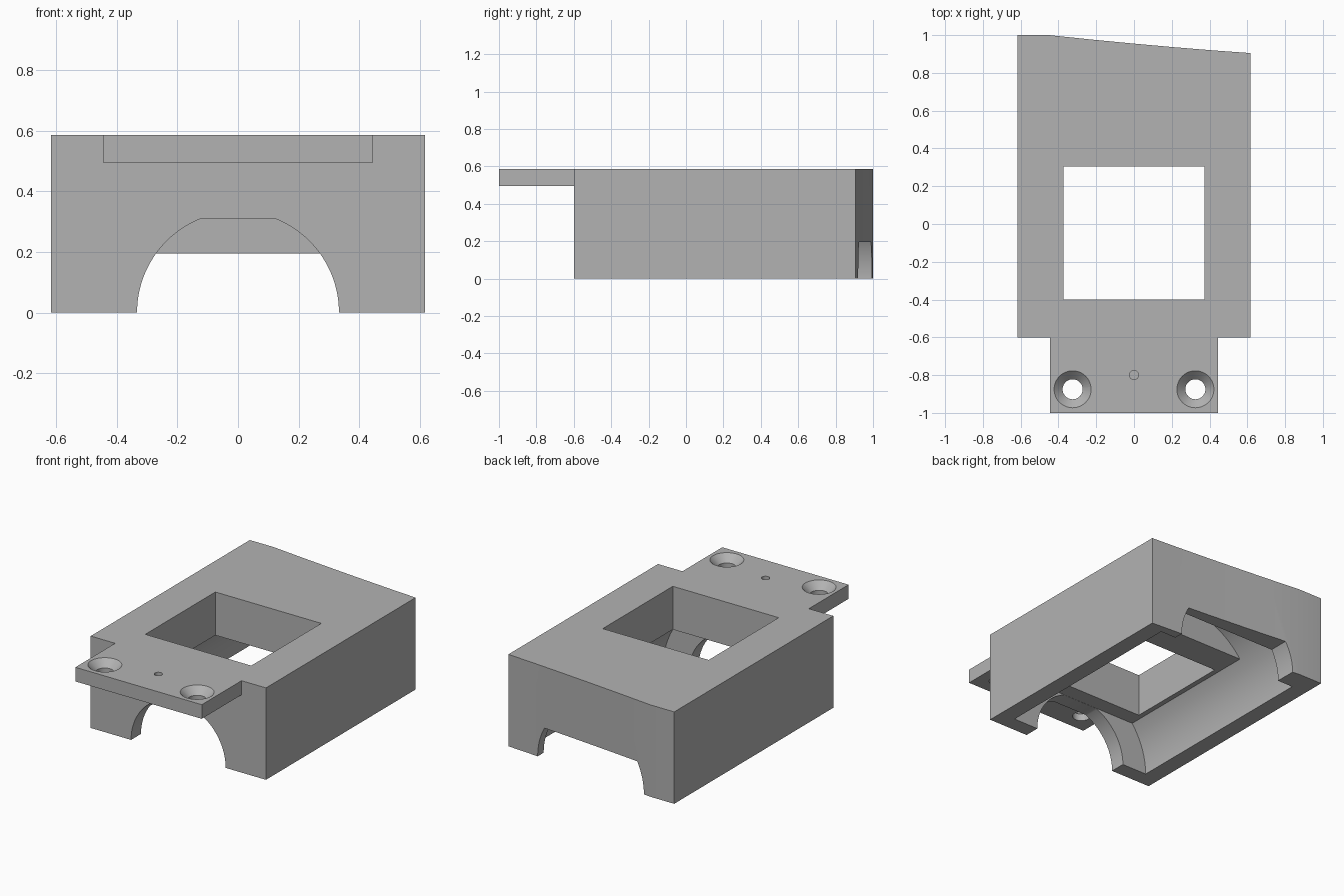
import bpy, bmesh, math
from mathutils import Vector

cube = bpy.data.objects.get("Cube")
if cube:
    bpy.data.objects.remove(cube, do_unlink=True)

grey = bpy.data.materials.new("plain grey")
grey.use_nodes = True
COLOUR = (0.45, 0.45, 0.45, 1)
grey.diffuse_color = COLOUR
grey.node_tree.nodes["Principled BSDF"].inputs["Base Color"].default_value = COLOUR

TOP = 0.585


def make(name, bm):
    bmesh.ops.recalc_face_normals(bm, faces=bm.faces)
    mesh = bpy.data.meshes.new(name)
    bm.to_mesh(mesh)
    bm.free()
    mesh.materials.append(grey)
    obj = bpy.data.objects.new(name, mesh)
    bpy.context.collection.objects.link(obj)
    return obj


def prism(name, points, offset):
    """Extrude a closed outline by an offset."""
    bm = bmesh.new()
    face = bm.faces.new([bm.verts.new(p) for p in points])
    new = bmesh.ops.extrude_face_region(bm, geom=[face])["geom"]
    verts = [v for v in new if isinstance(v, bmesh.types.BMVert)]
    bmesh.ops.translate(bm, vec=Vector(offset), verts=verts)
    return make(name, bm)


def box(name, x, y0, y1, z0, z1):
    outline = [(-x, y0, z0), (x, y0, z0), (x, y1, z0), (-x, y1, z0)]
    return prism(name, outline, (0, 0, z1 - z0))


def arch(name, r, y0, y1, ceiling, floor=None, steps=40):
    """Round tunnel along y, cut flat at the ceiling; a floor keeps only the cap."""
    low = 0 if floor is None else math.asin(floor / r)
    high = math.asin(min(ceiling / r, 1))
    arc = [low + (high - low) * i / steps for i in range(steps + 1)]
    half = [(r * math.cos(a), r * math.sin(a)) for a in arc]
    half.insert(0, (half[0][0] - (0 if floor is None else 0.02), half[0][1] - 0.1))
    if high > 1.57:
        half.pop()
        left = [(-x, z) for x, z in reversed(half)]
        half.append((0, r))
    else:
        left = [(-x, z) for x, z in reversed(half)]
    return prism(name, [(x, y0, z) for x, z in half + left], (0, y1 - y0, 0))


def cone(name, x, y, z0, z1, r0, r1):
    bm = bmesh.new()
    bmesh.ops.create_cone(bm, cap_ends=True, segments=48, radius1=r0, radius2=r1, depth=z1 - z0)
    bmesh.ops.translate(bm, vec=(x, y, (z0 + z1) / 2), verts=bm.verts)
    return make(name, bm)


# Housing with mounting tab and slanted, slightly bowed back
outline = [(-0.617, 1), (-0.617, -0.6), (-0.445, -0.6), (-0.445, -1),
           (0.445, -1), (0.445, -0.6), (0.617, -0.6), (0.617, 0.905),
           (0.42, 0.919), (0.2, 0.937), (0, 0.955), (-0.22, 0.976), (-0.45, 1)]
housing = prism("housing", [(x, y, 0) for x, y in outline], (0, 0, TOP))

cutters = [
    # Space under the tab
    box("tab_clearance", 0.5, -1.2, -0.6, -0.1, 0.495),
    # Main bore, taller rear chamber, front and back openings
    arch("bore", 0.51, -0.5, 0.86, 0.31),
    arch("rear_chamber", 0.51, 0.5, 0.86, 0.51, floor=0.31),
    arch("front_opening", 0.333, -0.7, -0.45, 0.309),
    arch("back_opening", 0.4, 0.8, 1.1, 0.195),
    # Window through the top
    box("window", 0.373, -0.4, 0.305, 0.25, 0.7),
    # Blind centre mark
    cone("centre_mark", 0, -0.8, 0.535, 0.65, 0.024, 0.024),
]
# Countersunk screw holes
for side in (-1, 1):
    cutters.append(cone("screw_hole", side * 0.325, -0.875, 0.4, 0.65, 0.053, 0.053))
    cutters.append(cone("countersink", side * 0.325, -0.875, 0.53, TOP + 0.01, 0.043, 0.108))

bpy.context.view_layer.objects.active = housing
for cutter in cutters:
    mod = housing.modifiers.new(cutter.name, "BOOLEAN")
    mod.operation = "DIFFERENCE"
    mod.solver = "EXACT"
    mod.object = cutter
    bpy.ops.object.modifier_apply(modifier=mod.name)
    bpy.data.objects.remove(cutter, do_unlink=True)

# Smooth curves, crisp edges
bpy.ops.object.select_all(action="DESELECT")
housing.select_set(True)
bpy.ops.object.shade_smooth_by_angle(angle=math.radians(25))
